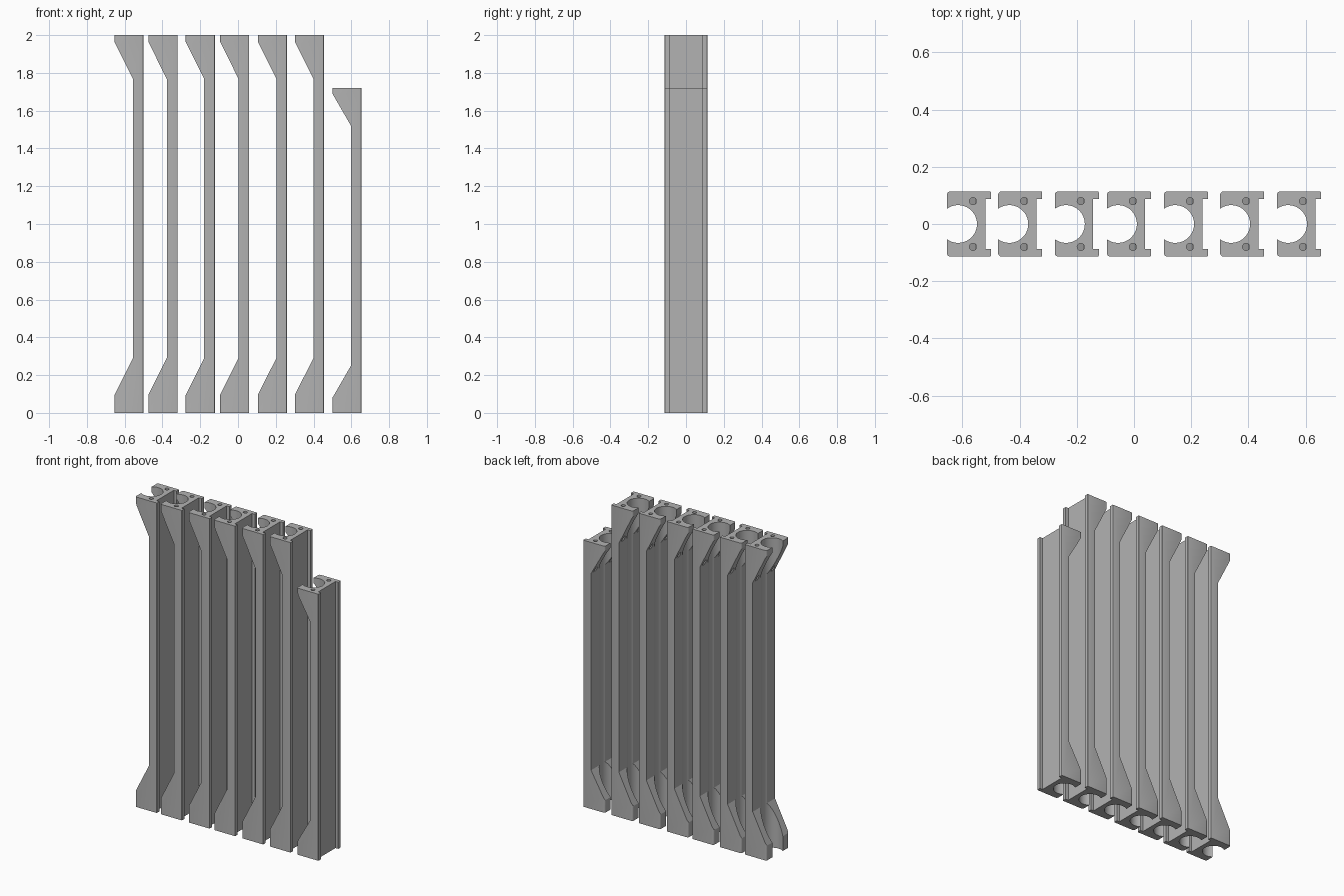
import bpy, bmesh, math
from mathutils import Vector

if "Cube" in bpy.data.objects:
    bpy.data.objects.remove(bpy.data.objects["Cube"], do_unlink=True)

WIDTH, HALF = 0.154, 0.114            # rail size across x, half size along y
WEB = 0.098                           # where the thin middle begins
BORE_X, BORE_R = 0.039, 0.066

grey = bpy.data.materials.new("plain grey")
grey.use_nodes = True
grey.diffuse_color = (0.45, 0.45, 0.45, 1)
grey.node_tree.nodes["Principled BSDF"].inputs["Base Color"].default_value = (0.45, 0.45, 0.45, 1)


def prism(name, points, offset):
    """Extrude a closed outline along an offset."""
    bm = bmesh.new()
    face = bm.faces.new([bm.verts.new(p) for p in points])
    top = bmesh.ops.extrude_face_region(bm, geom=[face])["geom"]
    bmesh.ops.translate(bm, verts=[g for g in top if isinstance(g, bmesh.types.BMVert)], vec=offset)
    bmesh.ops.recalc_face_normals(bm, faces=bm.faces)
    mesh = bpy.data.meshes.new(name)
    bm.to_mesh(mesh)
    bm.free()
    mesh.materials.append(grey)
    obj = bpy.data.objects.new(name, mesh)
    bpy.context.scene.collection.objects.link(obj)
    return obj


def arc(cx, cy, r, start, end, steps):
    return [(cx + r * math.cos(math.radians(start + (end - start) * i / steps)),
             cy + r * math.sin(math.radians(start + (end - start) * i / steps)))
            for i in range(steps + 1)]


def section():
    """Cross-section: open bore on one side, shallow channel on the other."""
    mouth = math.degrees(math.acos(-BORE_X / BORE_R))
    r, s = 0.012, 0.004
    lip, depth = 0.088, 0.02
    upper = arc(BORE_X, 0, BORE_R, 0, mouth, 22)
    upper += arc(r, HALF - r, r, 180, 90, 5)
    upper += arc(WIDTH - s, HALF - s, s, 90, 0, 3)
    upper += [(WIDTH, lip), (WIDTH - depth, lip)]
    # mirror to the other half, sharing the bore point on the centre line
    lower = [(x, -y) for x, y in reversed(upper[1:])]
    return upper, lower


def rail(name, left, height, foot, foot_end, cap, cap_end):
    upper, lower = section()
    # two halves of the outline joined through the channel and the bore
    body = prism(name, [(left + x, y, 0) for x, y in upper + lower], Vector((0, 0, height)))

    # side silhouette with flared foot and cap
    side = [(0, 0), (WIDTH, 0), (WIDTH, height), (0, height), (0, cap),
            (WEB, cap_end), (WEB, foot_end), (0, foot)]
    side = [(left + (x if x < WIDTH else x + 0.05), -0.2, z if 0 < z < height else (z - 0.05 if z == 0 else z + 0.05))
            for x, z in side]
    side = [(x - 0.05 if abs(x - left) < 1e-6 and (z < 0 or z > height) else x, y, z) for x, y, z in side]
    helpers = [(prism("silhouette_cutter", side, Vector((0, 0.4, 0))), 'INTERSECT')]

    # screw holes in the cap
    for y in (-0.08, 0.08):
        ring = [(left + px, py, cap_end) for px, py in arc(0.091, y, 0.0125, 0, 345, 23)]
        helpers.append((prism("hole_cutter", ring, Vector((0, 0, height - cap_end + 0.02))), 'DIFFERENCE'))

    for cutter, operation in helpers:
        cutter.hide_render = True
        mod = body.modifiers.new("cut", 'BOOLEAN')
        mod.operation, mod.object, mod.solver = operation, cutter, 'EXACT'
    bpy.context.view_layer.update()
    result = bpy.data.meshes.new_from_object(body.evaluated_get(bpy.context.evaluated_depsgraph_get()))
    body.modifiers.clear()
    body.data = result
    for cutter, _ in helpers:
        bpy.data.objects.remove(cutter, do_unlink=True)
    bpy.ops.object.select_all(action='DESELECT')
    body.select_set(True)
    bpy.context.view_layer.objects.active = body
    bpy.ops.object.shade_smooth_by_angle(angle=math.radians(25))


# six tall rails and one short rail
for i, left in enumerate((-0.654, -0.475, -0.277, -0.095, 0.105, 0.301)):
    rail(f"tall_rail_{i + 1}", left, 2.0, 0.095, 0.29, 1.965, 1.768)
rail("short_rail", 0.5, 1.72, 0.08, 0.25, 1.69, 1.52)
